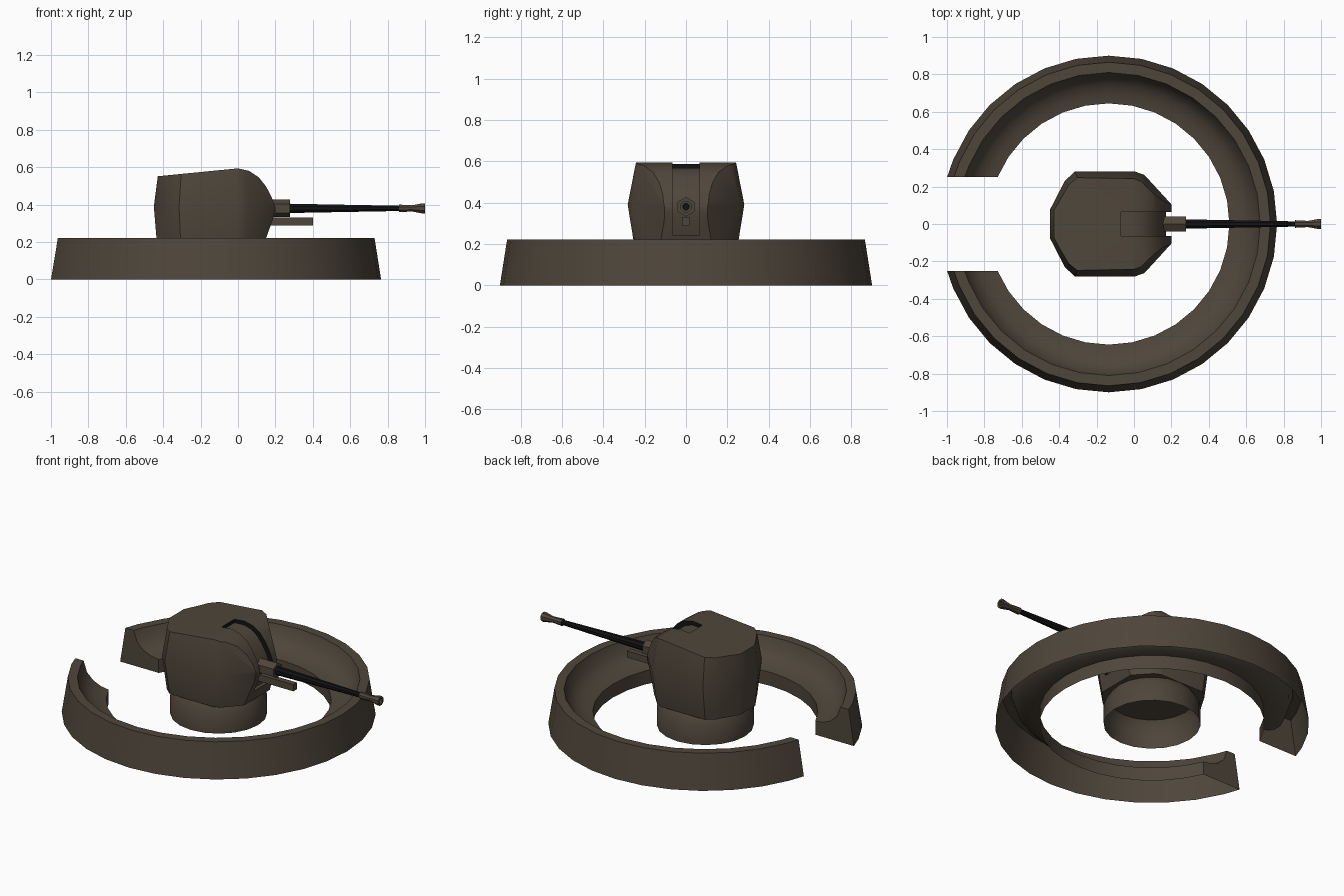
import bpy, bmesh, math

if "Cube" in bpy.data.objects:
    bpy.data.objects.remove(bpy.data.objects["Cube"])

CX = -0.135  # shared centre of ring and turret base


def mat(name, col):
    m = bpy.data.materials.new(name)
    m.diffuse_color = (*col, 1)
    m.use_nodes = True
    m.node_tree.nodes["Principled BSDF"].inputs["Base Color"].default_value = m.diffuse_color
    return m


BROWN = mat("drab_brown", (0.078, 0.061, 0.043))
BLACK = mat("gun_black", (0.006, 0.006, 0.007))


def make(name, bm, mats, smooth=30):
    bmesh.ops.remove_doubles(bm, verts=bm.verts, dist=0.0005)
    bmesh.ops.recalc_face_normals(bm, faces=bm.faces)
    me = bpy.data.meshes.new(name)
    bm.to_mesh(me)
    bm.free()
    ob = bpy.data.objects.new(name, me)
    bpy.context.collection.objects.link(ob)
    for m in mats:
        me.materials.append(m)
    if smooth:
        smooth_obj(ob, smooth)
    return ob


def smooth_obj(ob, angle):
    bpy.ops.object.select_all(action='DESELECT')
    ob.select_set(True)
    bpy.context.view_layer.objects.active = ob
    bpy.ops.object.shade_smooth_by_angle(angle=math.radians(angle))


def bridge(bm, rings, closed):
    """Quads between successive vertex rings."""
    for a, b in zip(rings, rings[1:]):
        n = len(a)
        for i in range(n if closed else n - 1):
            j = (i + 1) % n
            bm.faces.new((a[i], a[j], b[j], b[i]))


def lathe(name, prof, sides, place, material, caps=(True, True), turn=0.0):
    """prof = (radius, height); place maps (u, v, height) to a position."""
    bm = bmesh.new()
    rings = []
    for r, h in prof:
        rings.append([bm.verts.new(place(r * math.cos(turn + 2 * math.pi * i / sides),
                                         r * math.sin(turn + 2 * math.pi * i / sides), h))
                      for i in range(sides)])
    bridge(bm, rings, True)
    if caps[0]:
        bm.faces.new(rings[0])
    if caps[1]:
        bm.faces.new(rings[-1])
    return make(name, bm, [material], 35)


def extrude_profile(name, pts, half):
    """Side profile (x, z) extruded across y."""
    bm = bmesh.new()
    rings = [[bm.verts.new((x, s * half, z)) for x, z in pts] for s in (-1, 1)]
    bridge(bm, rings, True)
    for r in rings:
        bm.faces.new(r)
    return make(name, bm, [BROWN], 0)


# Parapet ring: open underneath, with a gap cut square at the back
prof = [(0.90, 0), (0.865, 0.222), (0.81, 0.222), (0.787, 0.155), (0.745, 0.115),
        (0.695, 0.093), (0.645, 0.085), (0.645, 0)]
bm = bmesh.new()
stations = []
for k in range(-15, 16):
    ring = []
    for r, z in prof:
        lim = math.pi - math.asin(0.25 / r)
        a = k * math.pi / 16
        a = math.copysign(lim, k) if abs(k) == 15 else max(-lim, min(lim, a))
        ring.append(bm.verts.new((CX + r * math.cos(a), r * math.sin(a), z)))
    stations.append(ring)
bridge(bm, stations, False)
bm.faces.new(stations[0])
bm.faces.new(stations[-1])
make("parapet_ring", bm, [BROWN])

# Turret base drum
lathe("turret_base", [(0.278, 0), (0.278, 0.12), (0.245, 0.172)], 20,
      lambda u, v, h: (CX + u, v, h), BROWN, caps=(False, False))

# Turret body: tapered plan prism trimmed by the side profile, then slotted
levels = [
    (0.15, [(-.43, .075), (-.355, .20), (-.305, .243), (0, .243), (.04, .225), (.15, .105), (.25, .105)]),
    (0.39, [(-.45, .075), (-.37, .23), (-.315, .282), (0, .282), (.056, .262), (.20, .105), (.25, .105)]),
    (0.62, [(-.42, .070), (-.345, .20), (-.30, .237), (0, .237), (.035, .222), (.14, .103), (.25, .103)]),
]
bm = bmesh.new()
rings = []
for z, half in levels:
    outline = half + [(x, -y) for x, y in reversed(half)]
    rings.append([bm.verts.new((x, y, z)) for x, y in outline])
bridge(bm, rings, True)
bm.faces.new(rings[0])
bm.faces.new(rings[-1])
body = make("turret_body", bm, [BROWN, BLACK], 0)

roof = extrude_profile("roof_cutter", [(-.6, .535), (0, .594), (.06, .58), (.11, .547), (.15, .497),
                                       (.18, .44), (.20, .385), (.20, .36), (.132, .17), (-.6, .17)], 0.5)
slot = extrude_profile("slot_cutter", [(-.07, .565), (0, .568), (.05, .553), (.09, .523), (.125, .478),
                                       (.155, .425), (.17, .385), (.17, .345), (.135, .244),
                                       (.3, .244), (.3, .7), (-.07, .7)], 0.065)
for cutter, op in ((roof, 'INTERSECT'), (slot, 'DIFFERENCE')):
    cutter.hide_render = True
    md = body.modifiers.new(op.lower(), 'BOOLEAN')
    md.operation = op
    md.solver = 'EXACT'
    md.object = cutter
dg = bpy.context.evaluated_depsgraph_get()
cut = bpy.data.meshes.new_from_object(body.evaluated_get(dg))
body.modifiers.clear()
body.data = cut
cut.materials.clear()
cut.materials.append(BROWN)
cut.materials.append(BLACK)
# Slot walls are black
for p in cut.polygons:
    c, n = p.center, p.normal
    side = abs(n.y) > 0.95 and abs(abs(c.y) - 0.065) < 0.002
    back = n.x > 0.95 and abs(c.x + 0.07) < 0.002
    p.material_index = 1 if side or back else 0
for c in (roof, slot):
    bpy.data.objects.remove(c, do_unlink=True)
smooth_obj(body, 28)


# Gun: sleeve, barrel, muzzle and bore along x
def along_x(u, v, h):
    return (h, u, 0.38 + v)


lathe("gun_sleeve", [(0.047, 0.13), (0.047, 0.277)], 6, along_x, BROWN, turn=math.pi / 2)
lathe("gun_barrel", [(0.027, 0.27), (0.015, 0.87)], 8, along_x, BLACK, turn=math.pi / 8)
lathe("muzzle", [(0.022, 0.86), (0.018, 0.93), (0.029, 0.985), (0.029, 1.0), (0.017, 1.0), (0.014, 0.96)],
      8, along_x, BROWN, caps=(True, False), turn=math.pi / 8)
lathe("bore", [(0.0145, 0.958), (0.0145, 0.965)], 8, along_x, BLACK, turn=math.pi / 8)

# Small bar under the barrel
extrude_profile("lower_bar", [(.12, .288), (.40, .288), (.40, .33), (.12, .33)], 0.018)
